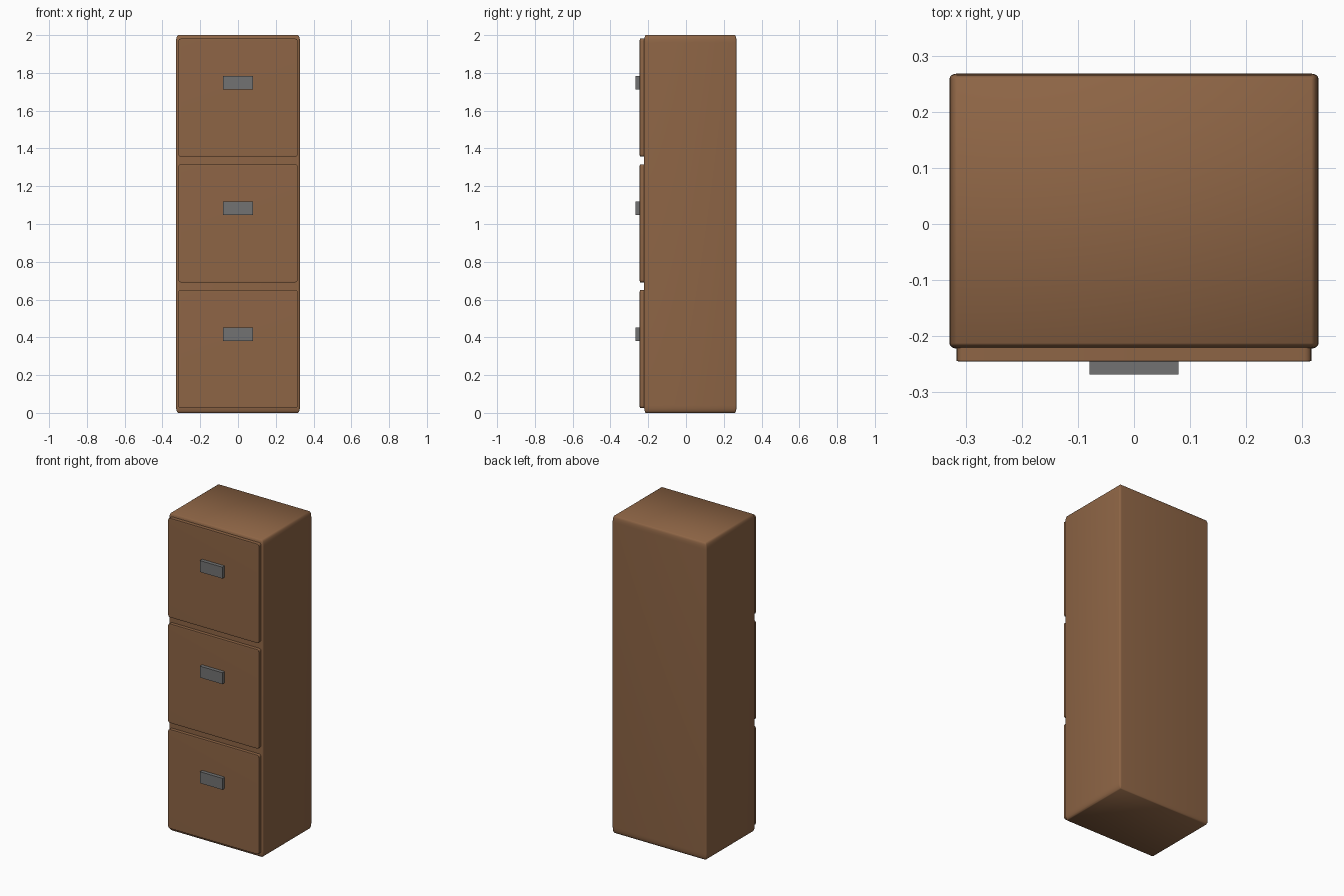
import bpy, bmesh, math
from mathutils import Vector

cube = bpy.data.objects.get("Cube")
if cube:
    bpy.data.objects.remove(cube, do_unlink=True)


def make_material(name, rgb):
    mat = bpy.data.materials.new(name)
    mat.use_nodes = True
    mat.diffuse_color = (*rgb, 1)
    mat.node_tree.nodes["Principled BSDF"].inputs["Base Color"].default_value = (*rgb, 1)
    return mat


brown = make_material("brown", (0.27, 0.13, 0.06))
grey = make_material("grey", (0.17, 0.17, 0.17))


def make_box(name, low, high, mat, bevel=0.0):
    """Unit cube, rounded in proportion to its size, stretched between two corners."""
    low, high = Vector(low), Vector(high)
    size, centre = high - low, (low + high) / 2
    bm = bmesh.new()
    bmesh.ops.create_cube(bm, size=1)
    if bevel:
        bmesh.ops.bevel(bm, geom=bm.edges[:], offset=bevel, segments=4,
                        profile=0.5, affect='EDGES')
    bmesh.ops.scale(bm, vec=size, verts=bm.verts)
    mesh = bpy.data.meshes.new(name)
    bm.to_mesh(mesh)
    bm.free()
    mesh.materials.append(mat)
    obj = bpy.data.objects.new(name, mesh)
    obj.location = centre
    bpy.context.collection.objects.link(obj)
    if bevel:
        bpy.ops.object.select_all(action='DESELECT')
        obj.select_set(True)
        bpy.context.view_layer.objects.active = obj
        bpy.ops.object.shade_smooth_by_angle(angle=math.radians(40))
    return obj


# Cabinet body
make_box("cabinet_body", (-0.329, -0.222, 0), (0.329, 0.268, 2), brown, 0.02)

# Three drawer fronts, each with a flat handle
for i, label in enumerate(("bottom", "middle", "top")):
    z = 0.338 + i * 0.6655
    make_box(label + "_drawer_front", (-0.316, -0.245, z - 0.312),
             (0.316, -0.199, z + 0.312), brown, 0.02)
    make_box(label + "_drawer_handle", (-0.079, -0.268, z + 0.043),
             (0.079, -0.244, z + 0.115), grey)
